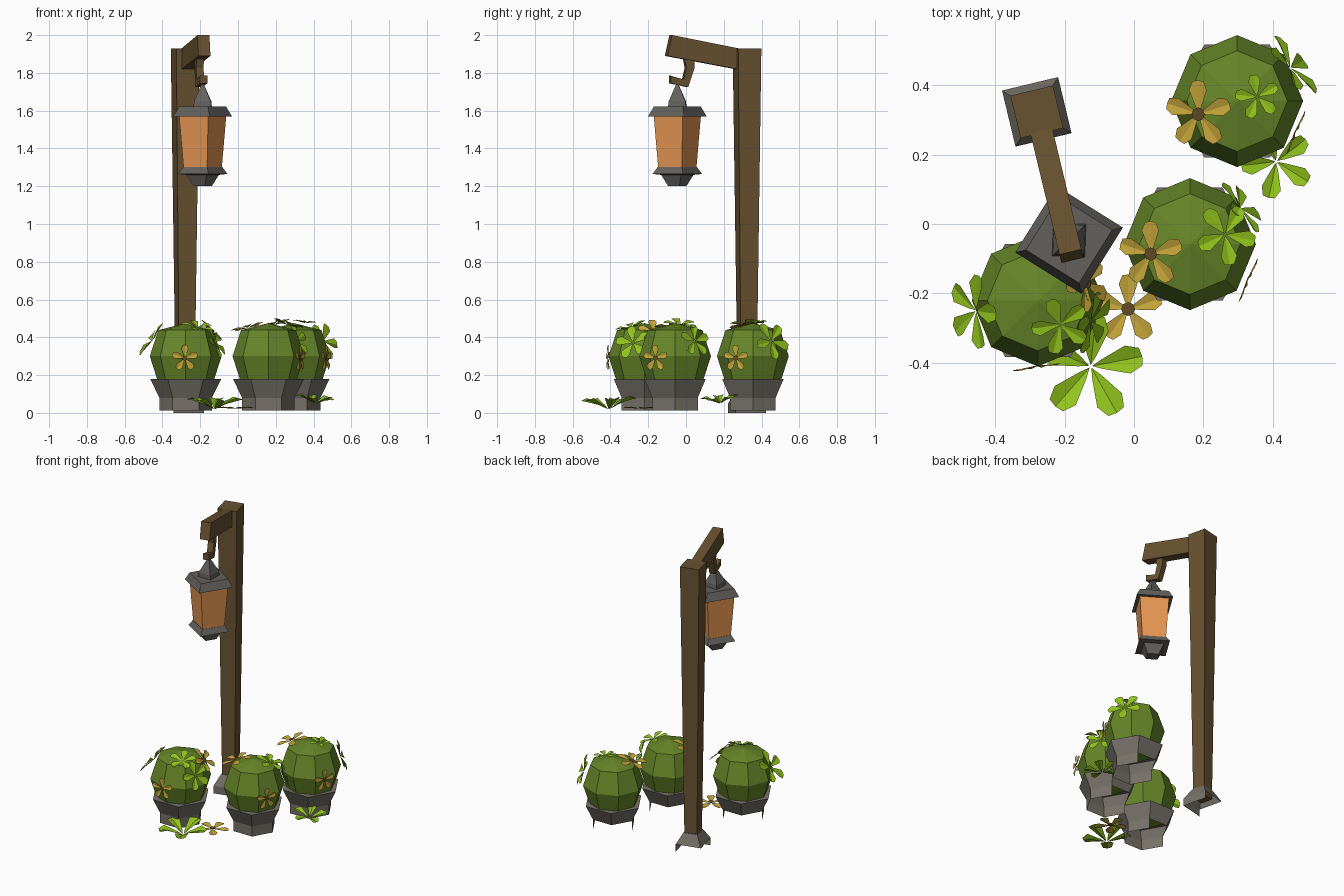
import bpy, bmesh, math
from mathutils import Vector, Matrix

if "Cube" in bpy.data.objects:
    bpy.data.objects.remove(bpy.data.objects["Cube"])


def mat(name, r, g, b):
    m = bpy.data.materials.new(name)
    m.diffuse_color = (r, g, b, 1)
    m.use_nodes = True
    m.node_tree.nodes["Principled BSDF"].inputs["Base Color"].default_value = m.diffuse_color
    return m


WOOD = mat("brown wood", .14, .085, .03)
STONE = mat("grey stone", .18, .165, .14)
METAL = mat("dark grey metal", .125, .12, .11)
GLASS = mat("amber glass", .80, .31, .085)
BUSH = mat("bush green", .135, .242, .022)
LEAF = mat("leaf lime green", .29, .56, .012)
GOLD = mat("gold petal", .56, .38, .042)
SEED = mat("flower centre brown", .12, .07, .018)


def finish(name, bm, mats, matrix=None):
    me = bpy.data.meshes.new(name)
    bm.to_mesh(me)
    bm.free()
    for m in mats:
        me.materials.append(m)
    ob = bpy.data.objects.new(name, me)
    bpy.context.collection.objects.link(ob)
    if matrix is not None:
        ob.matrix_world = matrix
    return ob


def stack(name, rings, sides, material, loc=(0, 0, 0), rot=0.0, open_below=None):
    """Stacked regular rings (corner radius, z). open_below drops the floor
    and the rear-left faces of the lowest band."""
    bm = bmesh.new()
    loops = []
    for r, z in rings:
        loops.append([bm.verts.new((r * math.cos(rot + math.tau * i / sides),
                                    r * math.sin(rot + math.tau * i / sides), z))
                      for i in range(sides)])
    for a, b in zip(loops, loops[1:]):
        for i in range(sides):
            j = (i + 1) % sides
            bm.faces.new((a[i], a[j], b[j], b[i]))
    bm.faces.new(loops[0][::-1])
    bm.faces.new(loops[-1])
    bmesh.ops.remove_doubles(bm, verts=bm.verts[:], dist=1e-4)
    bmesh.ops.recalc_face_normals(bm, faces=bm.faces[:])
    if open_below is not None:
        rear = Vector((-.5, .866, 0))
        gone = [f for f in bm.faces if f.calc_center_median().z < open_below
                and (f.normal.dot(rear) > .2 or f.normal.z < -.9)]
        bmesh.ops.delete(bm, geom=gone, context='FACES')
    return finish(name, bm, [material], Matrix.Translation(loc))


def square(name, rings, material, loc, deg, **kw):
    """Square rings given as (half width, z)."""
    return stack(name, [(h * math.sqrt(2), z) for h, z in rings], 4, material,
                 loc, math.radians(45 + deg), **kw)


def slab(name, profile, width, material, matrix):
    """Profile in the (forward, z) plane, extruded sideways to a width."""
    bm = bmesh.new()
    f = bm.faces.new([bm.verts.new((-width / 2, -d, z)) for d, z in profile])
    ext = bmesh.ops.extrude_face_region(bm, geom=[f], use_keep_orig=True)
    bmesh.ops.translate(bm, vec=(width, 0, 0),
                        verts=[v for v in ext["geom"] if isinstance(v, bmesh.types.BMVert)])
    bmesh.ops.recalc_face_normals(bm, faces=bm.faces[:])
    return finish(name, bm, [material], matrix)


# Post with stone foot
POST = (-.28, .323, 0)
TILT = 13.5
square("post", [(.041, .06), (.063, 1.93)], WOOD, POST, TILT)
square("post_foot", [(.083, 0), (.083, .05), (.046, .12)], STONE, POST, TILT, open_below=.045)

# Arm and hook, running forward from the post
frame = Matrix.Translation(POST) @ Matrix.Rotation(math.radians(TILT), 4, 'Z')
slab("arm", [(.03, 1.925), (.415, 2.0), (.44, 1.89), (.03, 1.815)], .065, WOOD, frame)
slab("hook", [(.29, 1.88), (.345, 1.88), (.335, 1.825), (.35, 1.765), (.42, 1.785),
              (.42, 1.745), (.325, 1.725), (.292, 1.82)], .04, WOOD, frame)

# Lantern
LAMP, TURN = (-.187, -.046, 0), -32
square("lantern_glass", [(.073, 1.29), (.091, 1.58)], GLASS, LAMP, TURN)
square("lantern_roof", [(.1125, 1.57), (.09, 1.622)], METAL, LAMP, TURN)
square("lantern_cap", [(.048, 1.615), (.044, 1.65), (.006, 1.74)], METAL, LAMP, TURN + 30)
square("lantern_tray", [(.035, 1.2), (.062, 1.26), (.095, 1.265), (.075, 1.302)],
       METAL, LAMP, TURN)

# Three hexagonal pots with faceted round bushes
for i, (x, y) in enumerate([(-.277, -.22), (.161, -.058), (.297, .354)], 1):
    stack(f"pot_{i}", [(.139, .012), (.139, .08), (.188, .18)], 6, STONE, (x, y, 0),
          open_below=.075)
    stack(f"bush_{i}", [(.15, .175), (.19, .3), (.145, .438), (.0, .475)], 8, BUSH, (x, y, 0))


def bloom(name, pos, normal, r, petal, spin, cup=.15, core=False):
    """Five wide creased petals round a small centre."""
    bm = bmesh.new()
    for k in range(5):
        rot = Matrix.Rotation(math.radians(spin) + math.tau * k / 5, 4, 'Z')

        def v(a, b, c):
            return bm.verts.new(rot @ Vector((a * r, b * r, c * r)))
        for s in (1, -1):
            pts = [v(.03, 0, 0), v(.72, 0, cup * .9), v(1, 0, cup * .9),
                   v(.97, .17 * s, cup * .9 + .02), v(.72, .27 * s, cup + .06),
                   v(.22, .09 * s, cup * .3 + .03)]
            bm.faces.new(pts if s < 0 else pts[::-1]).normal_update()
    for f in bm.faces:
        f.normal_update()
        if f.normal.z < 0:
            f.normal_flip()
    if core:
        disc = [bm.verts.new((.2 * r * math.cos(math.tau * i / 8),
                              .2 * r * math.sin(math.tau * i / 8), .09 * r)) for i in range(8)]
        bm.faces.new(disc).material_index = 1
    q = Vector(normal).to_track_quat('Z', 'Y').to_matrix().to_4x4()
    # keep the spin measured from +x for blooms that face upwards
    if normal[2] > .9:
        q = Vector((0, 0, 1)).rotation_difference(Vector(normal)).to_matrix().to_4x4()
    finish(name, bm, [petal, SEED] if core else [petal], Matrix.Translation(pos) @ q)


# Gold flowers: position, facing, radius, spin
flowers = [
    ((.187, .317, .465), (-.25, -.1, 1), .098, 90),
    ((.05, -.086, .45), (-.25, -.1, 1), .095, 90),
    ((-.14, -.17, .43), (.7, .1, .7), .085, 20),
    ((-.017, -.245, .022), (0, 0, 1), .10, 90),
    ((.325, -.16, .29), (.92, -.4, 0), .07, 90),
    ((.462, .265, .29), (.92, -.4, 0), .07, 90),
    ((-.282, -.408, .29), (.15, -1, 0), .07, 90),
]
for i, (p, n, r, s) in enumerate(flowers, 1):
    bloom(f"flower_{i}", p, n, r, GOLD, s, .05, True)

# Leaf rosettes on the bushes and the ground
leaves = [
    ((-.455, -.25, .38), (-.8, -.1, .6), .11, 10, .1),
    ((-.213, -.29, .45), (.15, -.3, 1), .085, 40, .15),
    ((-.125, -.28, .37), (.85, -.3, .4), .095, 30, .1),
    ((.262, -.03, .465), (.3, .1, 1), .09, 60, .1),
    ((.305, .045, .38), (.8, .6, .35), .09, 15, .1),
    ((.355, .366, .475), (.1, 0, 1), .065, 30, .15),
    ((.45, .45, .38), (.8, .6, .35), .105, 50, .1),
    ((-.125, -.41, .02), (0, -.05, 1), .152, 12, .35),
    ((.41, .18, .05), (.1, -.1, 1), .105, 40, .33),
]
for i, (p, n, r, s, c) in enumerate(leaves, 1):
    bloom(f"leaf_rosette_{i}", p, n, r, LEAF, s, c)
